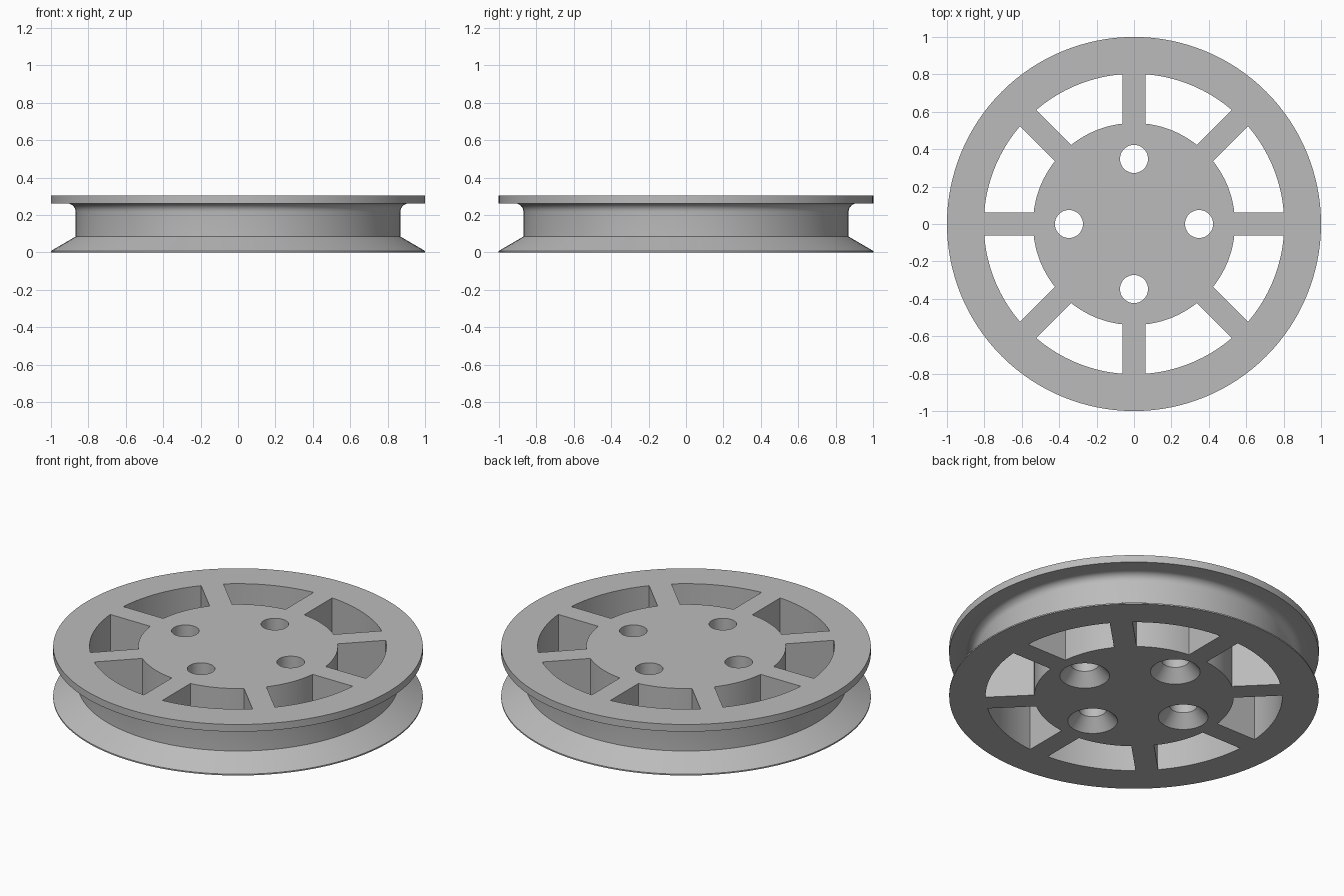
import bpy, bmesh
from math import sin, cos, pi, asin

cube = bpy.data.objects.get("Cube")
if cube:
    bpy.data.objects.remove(cube)

HEIGHT = 0.305
LOW, HIGH = -0.05, HEIGHT + 0.05

grey = bpy.data.materials.new("plain_grey")
grey.use_nodes = True
COLOUR = (0.5, 0.5, 0.5, 1)
grey.diffuse_color = COLOUR
grey.node_tree.nodes["Principled BSDF"].inputs["Base Color"].default_value = COLOUR


def lathe(bm, profile, segments, cx=0, cy=0):
    """Closed solid of revolution from (radius, z) points, listed bottom to top."""
    rings = []
    for r, z in profile:
        rings.append([bm.verts.new((cx + r * cos(2 * pi * i / segments),
                                    cy + r * sin(2 * pi * i / segments), z))
                      for i in range(segments)])
    for a, b in zip(rings, rings[1:]):
        for i in range(segments):
            j = (i + 1) % segments
            bm.faces.new((a[i], a[j], b[j], b[i]))
    bm.faces.new(rings[0][::-1])
    bm.faces.new(rings[-1])


def prism(bm, outline):
    """Upright solid through the full height from a counter-clockwise outline."""
    low = [bm.verts.new((x, y, LOW)) for x, y in outline]
    high = [bm.verts.new((x, y, HIGH)) for x, y in outline]
    bm.faces.new(low[::-1])
    bm.faces.new(high)
    for i in range(len(outline)):
        j = (i + 1) % len(outline)
        bm.faces.new((low[i], low[j], high[j], high[i]))


def make_object(name, bm):
    mesh = bpy.data.meshes.new(name)
    bm.to_mesh(mesh)
    bm.free()
    mesh.materials.append(grey)
    obj = bpy.data.objects.new(name, mesh)
    bpy.context.collection.objects.link(obj)
    return obj


# Wheel body: sloped lower rim, groove with rounded top corner, upper flange
CORE, FLANGE, FILLET = 0.868, 0.262, 0.045
profile = [(1, 0), (1, 0.008), (CORE, 0.085)]
profile += [(CORE + FILLET * (1 - cos(t * pi / 12)), FLANGE - FILLET * (1 - sin(t * pi / 12)))
            for t in range(7)]
profile += [(1, FLANGE), (1, HEIGHT)]
bm = bmesh.new()
lathe(bm, profile, 128)
wheel = make_object("grooved_wheel", bm)

# Eight windows between parallel-sided spokes
INNER, OUTER, HALF_SPOKE, STEPS = 0.54, 0.803, 0.0615, 14
bm = bmesh.new()
for k in range(8):
    def arc(r):
        start = asin(HALF_SPOKE / r)
        sweep = pi / 4 - 2 * start
        angles = [k * pi / 4 + start + sweep * i / STEPS for i in range(STEPS + 1)]
        return [(r * cos(a), r * sin(a)) for a in angles]
    prism(bm, arc(OUTER) + arc(INNER)[::-1])
windows = make_object("window_cutters", bm)

# Four bolt holes, countersunk from below
HOLE, SINK, DEPTH = 0.075, 0.135, 0.07
bm = bmesh.new()
for k in range(4):
    lathe(bm, [(SINK, LOW), (SINK, 0), (HOLE, DEPTH), (HOLE, HIGH)], 40,
          0.348 * cos(k * pi / 2), 0.348 * sin(k * pi / 2))
holes = make_object("bolt_hole_cutters", bm)

# Cut the openings and remove the cutters
bpy.context.view_layer.objects.active = wheel
for cutter in (windows, holes):
    cutter.hide_render = True
    mod = wheel.modifiers.new(cutter.name, "BOOLEAN")
    mod.operation = "DIFFERENCE"
    mod.solver = "EXACT"
    mod.object = cutter
    bpy.ops.object.modifier_apply(modifier=mod.name)
    bpy.data.objects.remove(cutter)

# Smooth round walls, crisp edges
for obj in bpy.context.selected_objects:
    obj.select_set(False)
wheel.select_set(True)
bpy.ops.object.shade_smooth_by_angle(angle=pi / 7)
